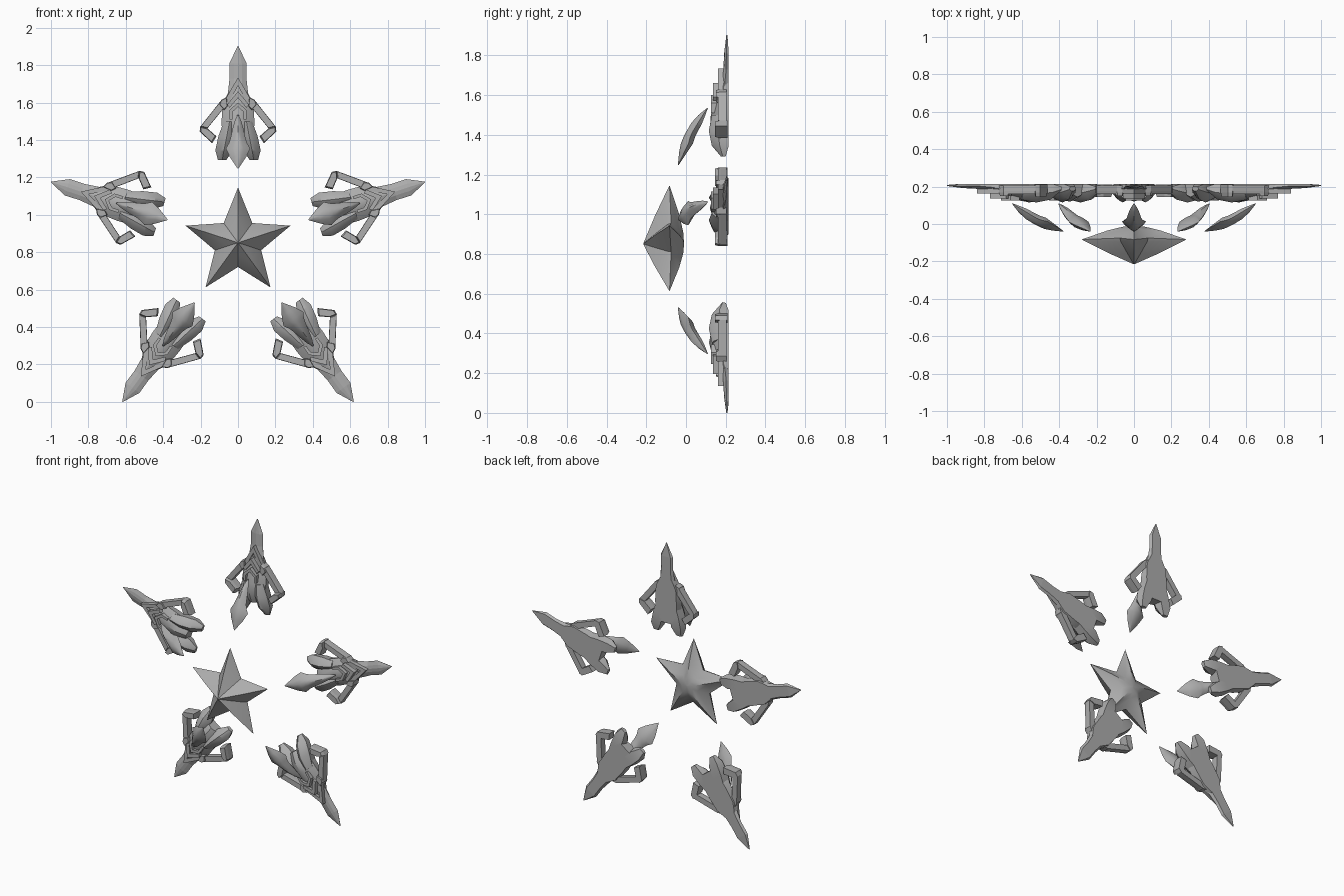
import bpy, bmesh, math
from mathutils import Matrix

if "Cube" in bpy.data.objects:
    bpy.data.objects.remove(bpy.data.objects["Cube"])

CENTRE_Z = 0.851   # hub height of the five-fold layout
grey = bpy.data.materials.new("plain grey")
grey.diffuse_color = (0.42, 0.42, 0.42, 1)
grey.use_nodes = True
grey.node_tree.nodes["Principled BSDF"].inputs["Base Color"].default_value = grey.diffuse_color


def finish(bm, name, angle=None):
    bmesh.ops.recalc_face_normals(bm, faces=bm.faces)
    me = bpy.data.meshes.new(name)
    bm.to_mesh(me)
    bm.free()
    me.materials.append(grey)
    ob = bpy.data.objects.new(name, me)
    bpy.context.collection.objects.link(ob)
    if angle:
        bpy.ops.object.select_all(action='DESELECT')
        ob.select_set(True)
        bpy.context.view_layer.objects.active = ob
        bpy.ops.object.shade_smooth_by_angle(angle=math.radians(angle))
    return ob


def five(ob):
    """Repeat a part around the hub; geometry is drawn for the top unit."""
    move = Matrix.Translation((0, 0, CENTRE_Z))
    for i in range(5):
        o = ob if i == 0 else ob.copy()
        if i:
            bpy.context.collection.objects.link(o)
        o.matrix_world = move @ Matrix.Rotation(math.radians(72 * i), 4, 'Y') @ move.inverted()


def skin(bm, rings):
    rows = [[bm.verts.new(p) for p in r] for r in rings]
    n = len(rows[0])
    for a, b in zip(rows, rows[1:]):
        for i in range(n):
            j = (i + 1) % n
            bm.faces.new((a[i], a[j], b[j], b[i]))
    bm.faces.new(rows[0])
    bm.faces.new(rows[-1])


def loft(bm, rows, s=1, back=0.75):
    """Rows: centre x, z, half width, ridge y, side y, back y."""
    skin(bm, [[(s * (x - w), ys, z), (s * (x - w * .45), yf * .75 + ys * .25, z),
               (s * x, yf, z), (s * (x + w * .45), yf * .75 + ys * .25, z),
               (s * (x + w), ys, z), (s * (x + w * back), yb, z),
               (s * (x - w * back), yb, z)] for x, z, w, yf, ys, yb in rows])


def plate(bm, outline, y0, y1, s=1, inset=0.85):
    """Extruded x-z outline with a slightly narrowed front."""
    cx = sum(p[0] for p in outline) / len(outline)
    cz = sum(p[1] for p in outline) / len(outline)
    front = [(s * (cx + (x - cx) * inset), y0, cz + (z - cz) * inset) for x, z in outline]
    skin(bm, [front, [(s * x, y0 + (y1 - y0) * .35, z) for x, z in outline],
              [(s * x, y1, z) for x, z in outline]])


# Central faceted star with soft front and back
bm = bmesh.new()


def star_ring(tip, notch, y_tip, y_notch):
    pts = []
    for i in range(10):
        r, y = (tip, y_tip) if i % 2 == 0 else (notch, y_notch)
        a = math.radians(36 * i)
        pts.append((r * math.sin(a), y, CENTRE_Z + r * math.cos(a)))
    return pts


skin(bm, [star_ring(.002, .002, -.215, -.215), star_ring(.14, .06, -.157, -.157),
          star_ring(.285, .119, -.088, -.095), star_ring(.295, .130, -.083, -.075),
          star_ring(.15, .07, -.035, -.03), star_ring(.06, .04, -.014, -.014),
          star_ring(.002, .002, -.01, -.01)])
finish(bm, "centre_star", 40)

# Long outer blade
bm = bmesh.new()
loft(bm, [(0, 1.902, .002, .203, .206, .209), (0, 1.81, .046, .192, .203, .215),
          (0, 1.73, .045, .188, .202, .215), (0, 1.60, .06, .165, .19, .215)])
five(finish(bm, "outer_blade"))

# Shield-like body
bm = bmesh.new()
loft(bm, [(0, 1.66, .048, .168, .192, .215), (0, 1.60, .082, .15, .185, .215),
          (0, 1.50, .088, .125, .17, .215), (0, 1.43, .085, .12, .17, .215),
          (0, 1.365, .05, .145, .18, .215)], back=.9)
five(finish(bm, "body", 30))

# Pair of splayed lower feathers
bm = bmesh.new()
for s in (1, -1):
    loft(bm, [(.045, 1.50, .03, .13, .16, .215), (.06, 1.42, .045, .115, .16, .215),
              (.075, 1.345, .046, .13, .17, .215), (.085, 1.292, .022, .175, .185, .2)], s)
five(finish(bm, "lower_feathers", 30))

# Side arms with hooked feet and their root blocks
bm = bmesh.new()
for s in (1, -1):
    plate(bm, [(.06, 1.63), (.09, 1.615), (.10, 1.59), (.075, 1.56), (.055, 1.58)], .15, .205, s)
    plate(bm, [(.088, 1.615), (.203, 1.47), (.165, 1.46), (.072, 1.575)], .16, .205, s, .92)
    plate(bm, [(.203, 1.472), (.205, 1.445), (.138, 1.383), (.115, 1.42), (.163, 1.462)],
          .145, .21, s)
five(finish(bm, "side_arms"))

# Raised chevrons above the body
bm = bmesh.new()
for s in (1, -1):
    plate(bm, [(0, 1.735), (.075, 1.605), (.055, 1.59), (0, 1.69)], .162, .20, s, 1)
    plate(bm, [(0, 1.66), (.058, 1.59), (.045, 1.572), (0, 1.625)], .136, .18, s, 1)
    plate(bm, [(0, 1.60), (.046, 1.56), (.046, 1.51), (.03, 1.51), (.03, 1.55), (0, 1.577)],
          .125, .17, s, 1)
five(finish(bm, "chevrons"))

# Floating curved claw in front of the body
bm = bmesh.new()
loft(bm, [(0, 1.535, .003, .106, .108, .11), (0, 1.50, .018, .063, .085, .098),
          (0, 1.46, .029, .027, .06, .082), (0, 1.41, .04, -.002, .03, .056),
          (0, 1.385, .048, -.014, .02, .044), (0, 1.355, .065, -.026, .012, .034),
          (0, 1.31, .044, -.035, -.01, .004), (0, 1.247, .002, -.041, -.04, -.038)], back=.4)
five(finish(bm, "floating_claw", 45))
